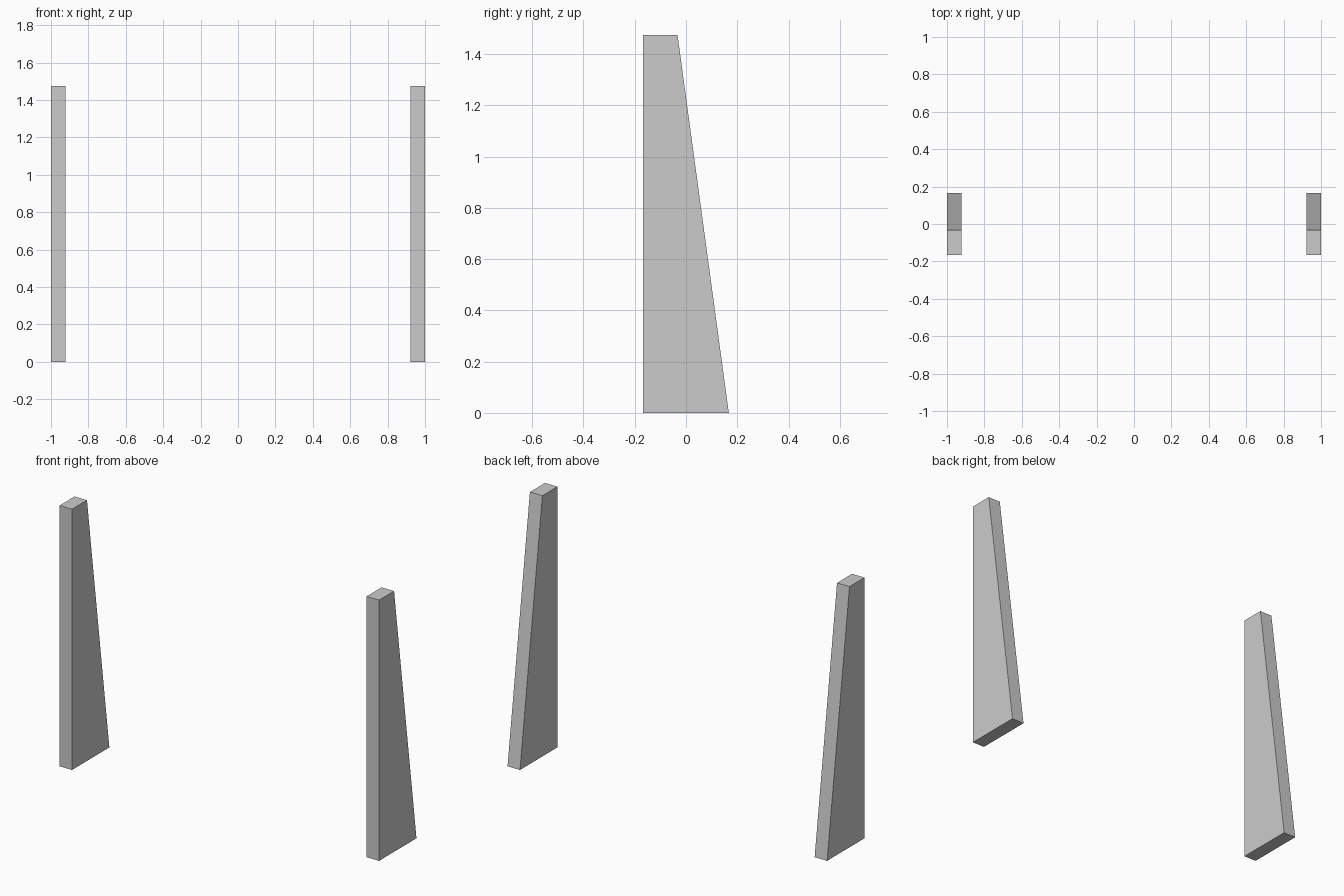
import bpy
import bmesh

if "Cube" in bpy.data.objects:
    bpy.data.objects.remove(bpy.data.objects["Cube"])

HEIGHT = 1.475
INNER_X, OUTER_X = 0.922, 1.0
# Side profile (y, z): upright front edge, sloping back edge
PROFILE = [(-0.167, 0), (0.167, 0), (-0.033, HEIGHT), (-0.167, HEIGHT)]


def tapered_panel(name, x_start, x_end):
    """Extrude the side profile along x into a solid panel."""
    bm = bmesh.new()
    face = bm.faces.new([bm.verts.new((x_start, y, z)) for y, z in PROFILE])
    extruded = bmesh.ops.extrude_face_region(bm, geom=[face], use_keep_orig=True)
    verts = [g for g in extruded["geom"] if isinstance(g, bmesh.types.BMVert)]
    bmesh.ops.translate(bm, verts=verts, vec=(x_end - x_start, 0, 0))
    bmesh.ops.recalc_face_normals(bm, faces=bm.faces)
    mesh = bpy.data.meshes.new(name)
    bm.to_mesh(mesh)
    bm.free()
    obj = bpy.data.objects.new(name, mesh)
    bpy.context.collection.objects.link(obj)
    return obj


# Matching side panels
tapered_panel("left_side_panel", -OUTER_X, -INNER_X)
tapered_panel("right_side_panel", INNER_X, OUTER_X)
